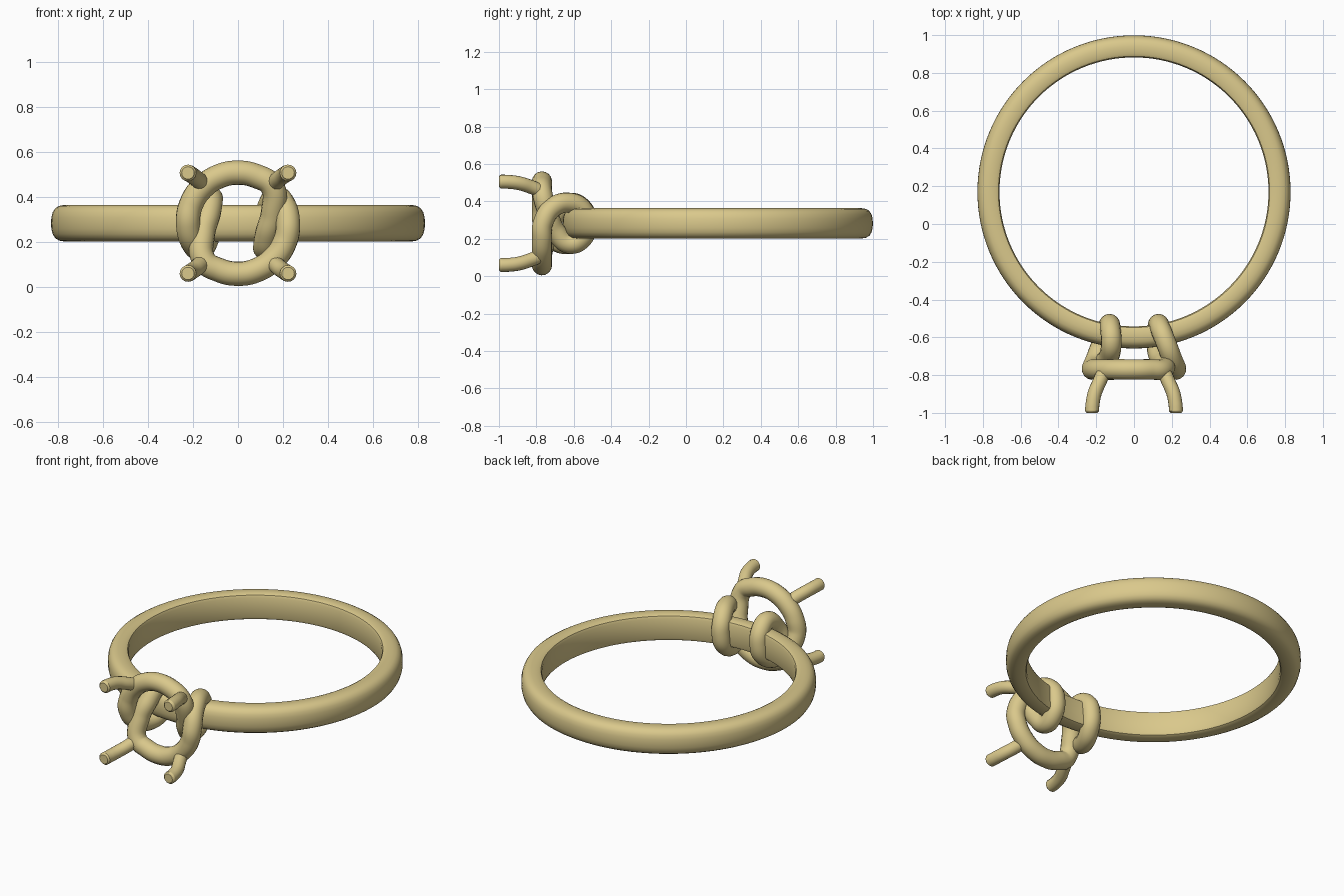
import bpy, bmesh, math

if "Cube" in bpy.data.objects:
    bpy.data.objects.remove(bpy.data.objects["Cube"])

CZ = 0.283          # mid height of the ring
gold = bpy.data.materials.new("gold")
gold.diffuse_color = (0.70, 0.58, 0.26, 1)
gold.use_nodes = True
gold.node_tree.nodes["Principled BSDF"].inputs["Base Color"].default_value = gold.diffuse_color


def wire(name, points, radius, closed=False, tip=1.0):
    """Smooth round wire through the given points, turned into a mesh."""
    cu = bpy.data.curves.new(name, 'CURVE')
    cu.dimensions = '3D'
    cu.bevel_depth = radius
    cu.bevel_resolution = 6
    cu.resolution_u = 10
    cu.use_fill_caps = True
    sp = cu.splines.new('BEZIER')
    sp.bezier_points.add(len(points) - 1)
    for bp, p in zip(sp.bezier_points, points):
        bp.co = p
        bp.handle_left_type = bp.handle_right_type = 'AUTO'
    sp.bezier_points[-1].radius = tip
    sp.use_cyclic_u = closed
    ob = bpy.data.objects.new(name, cu)
    bpy.context.collection.objects.link(ob)
    finish(ob, True)


def finish(ob, convert=False):
    bpy.ops.object.select_all(action='DESELECT')
    ob.select_set(True)
    bpy.context.view_layer.objects.active = ob
    if convert:
        bpy.ops.object.convert(target='MESH')
    ob = bpy.context.object
    ob.data.materials.clear()
    ob.data.materials.append(gold)
    bpy.ops.object.shade_smooth_by_angle(angle=math.radians(40))


# Band: lathed profile, rounded outside and nearly flat inside
half = [(0.712, 0.0), (0.712, 0.06), (0.718, 0.074), (0.732, 0.081), (0.770, 0.081),
        (0.793, 0.077), (0.811, 0.066), (0.822, 0.048), (0.828, 0.025), (0.829, 0.0)]
profile = half + [(r, -z) for r, z in half[-2:0:-1]]
N = 128
bm = bmesh.new()
rings = []
for i in range(N):
    a = 2 * math.pi * i / N
    rings.append([bm.verts.new((r * math.cos(a), 0.17 + r * math.sin(a), CZ + z))
                  for r, z in profile])
M = len(profile)
for i in range(N):
    A, B = rings[i], rings[(i + 1) % N]
    for j in range(M):
        k = (j + 1) % M
        bm.faces.new((A[j], A[k], B[k], B[j]))
bmesh.ops.recalc_face_normals(bm, faces=bm.faces)
me = bpy.data.meshes.new("band")
bm.to_mesh(me)
bm.free()
band = bpy.data.objects.new("band", me)
bpy.context.collection.objects.link(band)
finish(band)


# Setting: one continuous wire, a front circle that coils round the band at each side
def on_circle(deg):
    a = math.radians(deg)
    return (0.224 * math.cos(a), -0.77, 0.224 * math.sin(a))


half_wire = [on_circle(90), on_circle(68), on_circle(48),
             (0.155, -0.735, 0.045), (0.130, -0.695, -0.045), (0.120, -0.625, -0.108),
             (0.125, -0.555, -0.08), (0.13, -0.530, 0.0), (0.140, -0.555, 0.075),
             (0.168, -0.625, 0.110), (0.200, -0.710, 0.085),
             (0.222, -0.765, 0.0),
             on_circle(-22), on_circle(-45), on_circle(-68)]
path = [(s * x, y, CZ + s * z) for s in (1, -1) for x, y, z in half_wire]
wire("setting_wire", path, 0.054, closed=True)

# Four curved prongs
for sx in (-1, 1):
    for sz in (-1, 1):
        pts = [(0.155, -0.77, 0.170), (0.180, -0.83, 0.195), (0.206, -0.89, 0.214),
               (0.219, -0.95, 0.222), (0.222, -0.99, 0.223), (0.222, -1.0, 0.223)]
        name = ("right" if sx > 0 else "left") + ("_upper" if sz > 0 else "_lower") + "_prong"
        wire(name, [(sx * x, y, CZ + sz * z) for x, y, z in pts], 0.037, tip=0.75)
